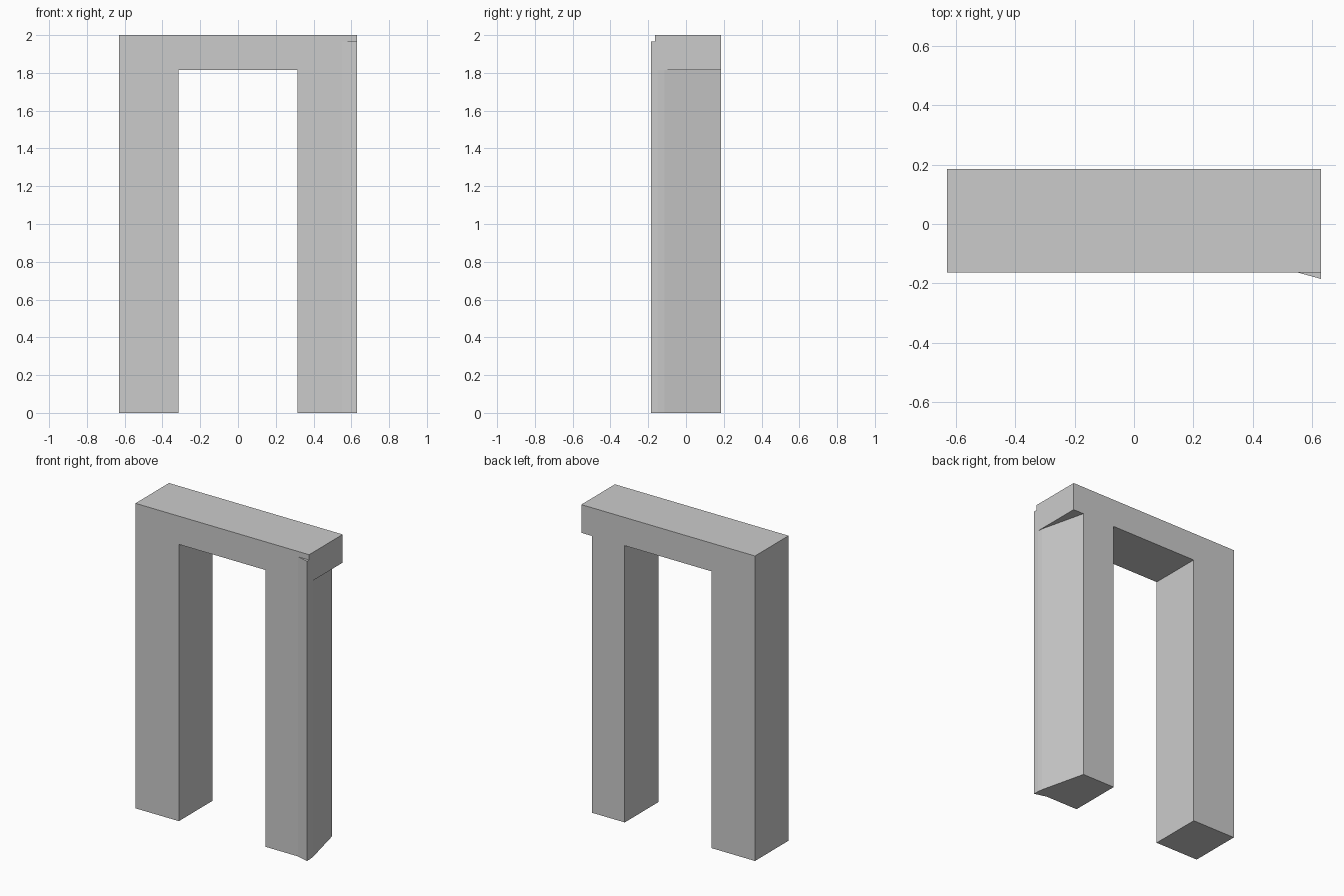
import bpy
import bmesh
from mathutils import Vector

if "Cube" in bpy.data.objects:
    bpy.data.objects.remove(bpy.data.objects["Cube"], do_unlink=True)

# Overall sizes
HALF_W, INNER = 0.63, 0.315
FRONT, BACK = -0.163, 0.185
BEAM_Z, TOP = 1.815, 2.0

stone = bpy.data.materials.new("plain_grey")
stone.use_nodes = True
grey = (0.6, 0.6, 0.6, 1)
stone.diffuse_color = grey
stone.node_tree.nodes["Principled BSDF"].inputs["Base Color"].default_value = grey


def prism(name, outline, sweep):
    """Extrude a closed outline along the sweep vector."""
    bm = bmesh.new()
    face = bm.faces.new([bm.verts.new(p) for p in outline])
    moved = bmesh.ops.extrude_face_region(bm, geom=[face])["geom"]
    bmesh.ops.translate(bm, vec=Vector(sweep),
                        verts=[v for v in moved if isinstance(v, bmesh.types.BMVert)])
    bmesh.ops.recalc_face_normals(bm, faces=bm.faces)
    mesh = bpy.data.meshes.new(name)
    bm.to_mesh(mesh)
    bm.free()
    mesh.materials.append(stone)
    obj = bpy.data.objects.new(name, mesh)
    bpy.context.collection.objects.link(obj)
    return obj


# Straight leg and lintel in one profile
profile = [(-HALF_W, 0), (-INNER, 0), (-INNER, BEAM_Z),
           (HALF_W, BEAM_Z), (HALF_W, TOP), (-HALF_W, TOP)]
frame = prism("door_frame", [(x, FRONT, z) for x, z in profile],
              (0, BACK - FRONT, 0))

# Skewed leg: flared front corner, outer side slanting in towards the back
plan = [(INNER, FRONT), (0.55, FRONT), (HALF_W, -BACK), (HALF_W, -0.15),
        (0.626, -0.115), (0.553, BACK), (INNER, BACK)]
leg = prism("skewed_leg", [(x, y, 0) for x, y in plan], (0, 0, 1.965))

# Join the leg to the frame as one clean solid
union = frame.modifiers.new("join_leg", "BOOLEAN")
union.operation = "UNION"
union.solver = "EXACT"
union.object = leg
leg.hide_render = True
leg.hide_viewport = True
